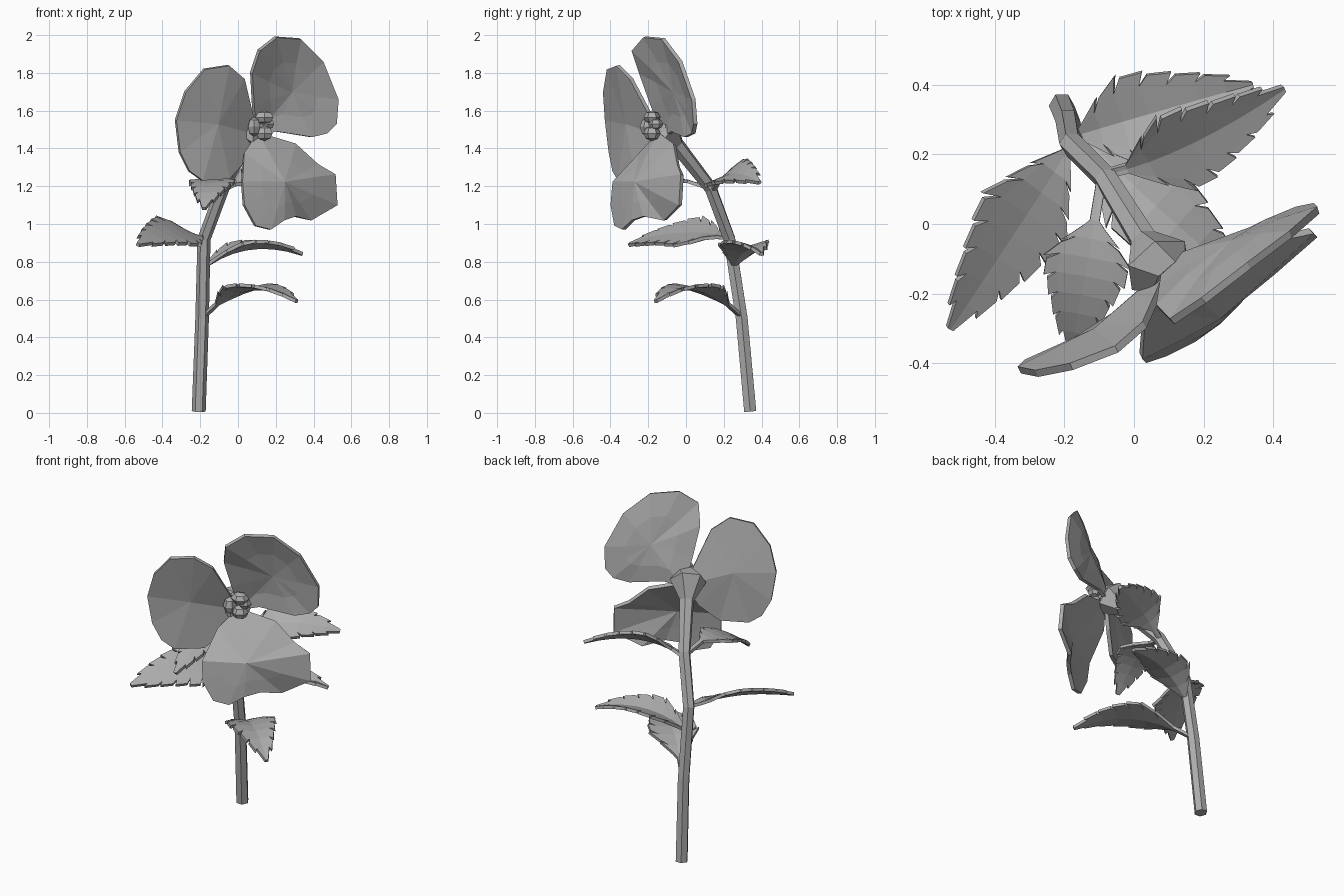
import bpy, bmesh
from math import cos, sin, pi, radians
from mathutils import Vector, Matrix

cube = bpy.data.objects.get("Cube")
if cube:
    bpy.data.objects.remove(cube, do_unlink=True)

grey = bpy.data.materials.new("plain_grey")
grey.use_nodes = True
colour = (0.42, 0.42, 0.42, 1)
grey.diffuse_color = colour
grey.node_tree.nodes["Principled BSDF"].inputs["Base Color"].default_value = colour


def finish(name, bm, thickness=0):
    """Turn a bmesh into a flat shaded object, optionally a thick sheet."""
    bmesh.ops.recalc_face_normals(bm, faces=bm.faces)
    mesh = bpy.data.meshes.new(name)
    bm.to_mesh(mesh)
    bm.free()
    mesh.materials.append(grey)
    obj = bpy.data.objects.new(name, mesh)
    bpy.context.collection.objects.link(obj)
    if thickness:
        solid = obj.modifiers.new("thickness", 'SOLIDIFY')
        solid.thickness = thickness
        solid.offset = 0
    return obj


def tube(name, stations, sides=6):
    """Sweep a polygon along (point, radius) stations."""
    bm = bmesh.new()
    points = [Vector(p) for p, r in stations]
    last = len(points) - 1
    rings = []
    for i, (p, r) in enumerate(stations):
        along = (points[min(i + 1, last)] - points[max(i - 1, 0)]).normalized()
        u = along.cross(Vector((0, 1, 0))).normalized()
        v = along.cross(u)
        rings.append([bm.verts.new(points[i] + r * (cos(a) * u + sin(a) * v))
                      for a in (2 * pi * k / sides for k in range(sides))])
    for a, b in zip(rings, rings[1:]):
        for k in range(sides):
            n = (k + 1) % sides
            bm.faces.new((a[k], a[n], b[n], b[k]))
    bm.faces.new(rings[0])
    bm.faces.new(rings[-1])
    return finish(name, bm)


def petal(name, centre, bulge, outline):
    """Cupped sheet: outline, a middle ring and a centre point."""
    bm = bmesh.new()
    facing = Vector((0.55, -0.82, 0.1))
    c = Vector(centre)
    outer = [bm.verts.new(p) for p in outline]
    inner = [bm.verts.new(c.lerp(Vector(p), 0.55) + facing * bulge) for p in outline]
    mid = bm.verts.new(c + facing * bulge)
    for k in range(len(outer)):
        n = (k + 1) % len(outer)
        bm.faces.new((outer[k], outer[n], inner[n], inner[k]))
        bm.faces.new((inner[k], inner[n], mid))
    return finish(name, bm, 0.022)


def leaf(name, base, bend, tip, width, roll=0, fold=0.15, stalk=0.15, teeth=7, ramp=0.3):
    """Arched leaf with a midrib fold and swept saw teeth on both edges."""
    bm = bmesh.new()
    a, b, c = Vector(base), Vector(bend), Vector(tip)

    def place(t, s):
        t = min(t, 1)
        p = a * (1 - t) ** 2 + b * 2 * t * (1 - t) + c * t * t
        along = ((b - a) * (1 - t) + (c - b) * t).normalized()
        side = along.cross(Vector((0, 0, 1))).normalized()
        # The stalk stays level and the blade rolls
        side = Matrix.Rotation(radians(roll) * min(1, t / 0.3), 3, along) @ side
        return p + side * s + side.cross(along) * abs(s) * fold

    def half(t):
        f = max(0, min(1, (t - stalk) / (1 - stalk)))
        return 0.014 + width * min(1, f / ramp) * min(1, (1 - f) / 0.6) ** 0.8

    step = (1 - stalk) / teeth
    ts = [0, stalk] + [stalk + step * (k + 1) for k in range(teeth)]
    spine = [bm.verts.new(place(t, 0)) for t in ts]
    for sign in (-1, 1):
        row = [bm.verts.new(place(t, sign * half(t) * (0.72 if t > stalk else 1))) for t in ts]
        for i in range(len(ts) - 1):
            bm.faces.new((spine[i], spine[i + 1], row[i + 1], row[i]))
            if 0 < i < len(ts) - 2:
                t0, t1 = ts[i] + step * 0.4, ts[i + 1] + step * 0.27
                o0 = bm.verts.new(place(t0, sign * half(t0)))
                o1 = bm.verts.new(place(t1, sign * half(t1) * 1.08))
                bm.faces.new((row[i], row[i + 1], o1, o0))
    return finish(name, bm, 0.018)


# Stem, flaring into the flower base
tube("stem", [((-0.208, 0.34, 0.008), 0.037), ((-0.19, 0.295, 0.5), 0.036),
              ((-0.18, 0.23, 0.92), 0.035), ((-0.08, 0.13, 1.19), 0.035),
              ((0.03, -0.05, 1.42), 0.042), ((0.07, -0.12, 1.505), 0.105),
              ((0.1, -0.15, 1.52), 0.065)])

# Three broad petals
petal("upper_petal", (0.29, -0.07, 1.7), -0.015, [
    (0.09, -0.11, 1.46), (0.08, -0.18, 1.63), (0.07, -0.24, 1.8), (0.11, -0.28, 1.92),
    (0.2, -0.22, 1.99), (0.33, -0.12, 1.98), (0.45, -0.03, 1.86), (0.53, 0.04, 1.66),
    (0.52, 0.05, 1.53), (0.47, 0.04, 1.48), (0.39, 0, 1.46), (0.2, -0.07, 1.49)])
petal("side_petal", (-0.11, -0.31, 1.53), 0, [
    (0.1, -0.13, 1.47), (0.07, -0.2, 1.6), (0.03, -0.29, 1.77), (-0.05, -0.36, 1.84),
    (-0.18, -0.41, 1.82), (-0.28, -0.43, 1.7), (-0.33, -0.42, 1.55), (-0.31, -0.4, 1.38),
    (-0.26, -0.38, 1.28), (-0.19, -0.35, 1.23), (-0.05, -0.26, 1.24), (0.04, -0.18, 1.34)])
petal("lower_petal", (0.24, -0.26, 1.22), 0.005, [
    (0.1, -0.14, 1.48), (0.3, -0.06, 1.42), (0.42, -0.04, 1.31), (0.51, -0.02, 1.26),
    (0.52, -0.03, 1.1), (0.38, -0.11, 1.02), (0.3, -0.22, 1.04), (0.24, -0.28, 1.02),
    (0.17, -0.33, 0.97), (0.09, -0.37, 0.99), (0.03, -0.39, 1.1), (0.02, -0.38, 1.22),
    (0.03, -0.24, 1.37)])

# Rounded lobes at the heart of the flower
for i, (spot, size) in enumerate([
        ((0.14, -0.18, 1.565), (0.055, 0.045, 0.035)), ((0.085, -0.2, 1.515), (0.037, 0.045, 0.052)),
        ((0.14, -0.18, 1.48), (0.05, 0.045, 0.04)), ((0.16, -0.16, 1.53), (0.037, 0.04, 0.03))]):
    bm = bmesh.new()
    bmesh.ops.create_uvsphere(bm, u_segments=6, v_segments=4, radius=1)
    bmesh.ops.scale(bm, vec=size, verts=bm.verts)
    bmesh.ops.translate(bm, vec=spot, verts=bm.verts)
    finish(f"flower_lobe_{i + 1}", bm)

# Serrated leaves
leaf("back_leaf", (-0.18, 0.25, 0.77), (0.05, 0.32, 0.94), (0.34, 0.4, 0.84), 0.11,
     fold=0.3, stalk=0.05)
leaf("upper_back_leaf", (-0.09, 0.14, 1.17), (0.15, 0.2, 1.32), (0.43, 0.39, 1.22), 0.115,
     roll=30, stalk=0.15)
leaf("low_leaf", (-0.18, 0.29, 0.51), (0.05, 0.05, 0.76), (0.31, -0.16, 0.59), 0.12)
leaf("side_leaf", (-0.18, 0.23, 0.92), (-0.33, 0, 0.99), (-0.53, -0.3, 0.89), 0.14,
     roll=-28, fold=0.08, stalk=0.05, teeth=8, ramp=0.4)
leaf("front_leaf", (-0.09, 0.15, 1.18), (-0.13, -0.1, 1.31), (-0.18, -0.36, 1.08), 0.105,
     fold=0.05, stalk=0.28)
